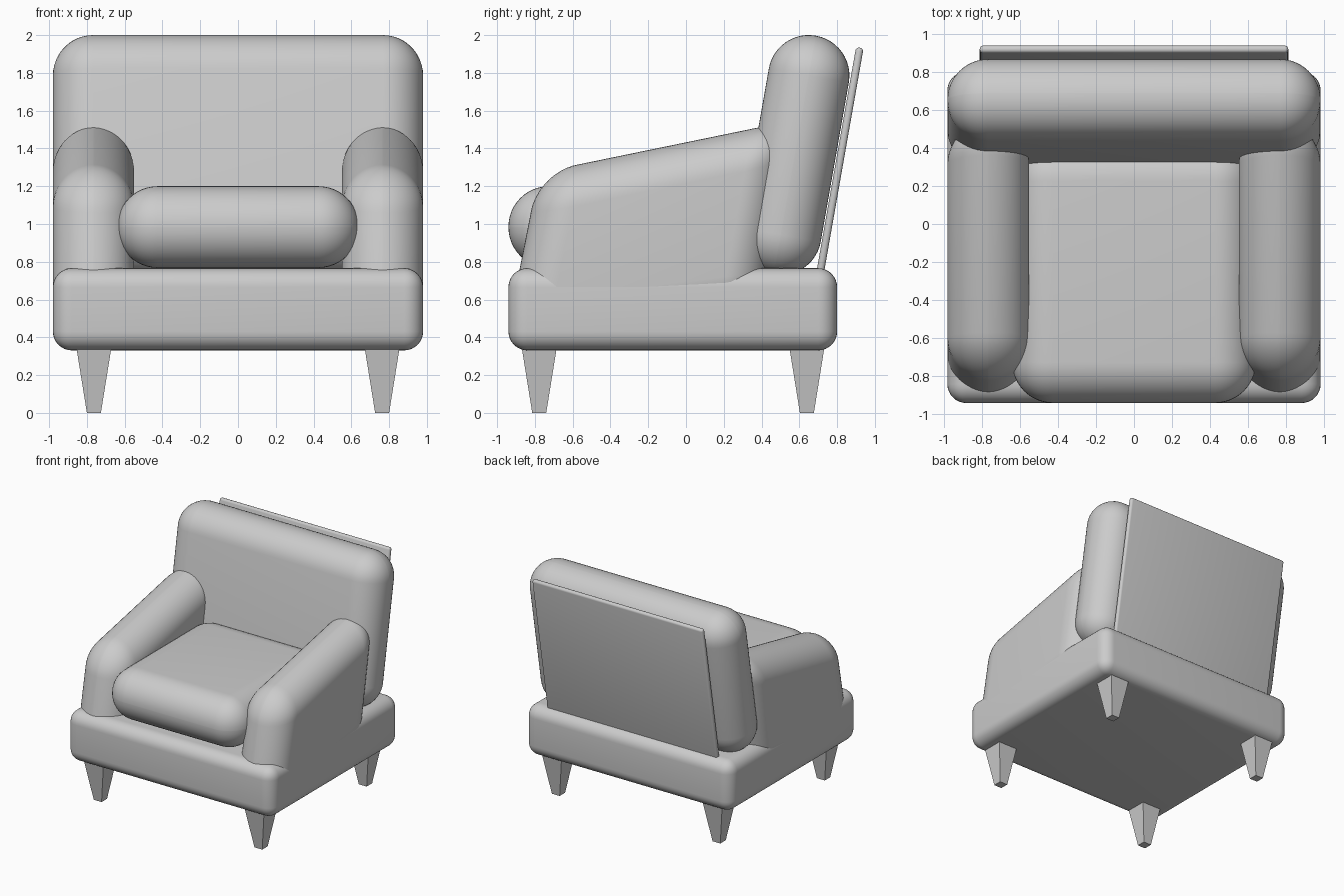
import bpy, bmesh, math

if "Cube" in bpy.data.objects:
    bpy.data.objects.remove(bpy.data.objects["Cube"])

TILT = math.radians(10)


def finish(name, bm, loc, tilt=0.0, bevel=0.0, segments=12):
    """Round every edge, smooth the result and link it as an object."""
    bmesh.ops.recalc_face_normals(bm, faces=bm.faces)
    if bevel:
        bmesh.ops.bevel(bm, geom=bm.edges[:], offset=bevel, segments=segments,
                        profile=0.5, affect='EDGES', clamp_overlap=True)
    mesh = bpy.data.meshes.new(name)
    bm.to_mesh(mesh)
    bm.free()
    if bevel:
        mesh.shade_smooth()
        mesh.set_sharp_from_angle(angle=math.radians(40))
    obj = bpy.data.objects.new(name, mesh)
    obj.location = loc
    obj.rotation_euler.x = tilt
    bpy.context.collection.objects.link(obj)
    return obj


def rounded_box(name, size, loc, bevel, tilt=0.0, segments=12):
    bm = bmesh.new()
    bmesh.ops.create_cube(bm, size=1)
    bmesh.ops.scale(bm, vec=size, verts=bm.verts)
    return finish(name, bm, loc, tilt, bevel, segments)


def arm(name, x):
    """Slanted side profile (y, z) extruded across the arm's width."""
    profile = [(-0.96, 0.36), (-0.78, 1.272), (0.573, 1.55), (0.395, 0.53)]
    bm = bmesh.new()
    face = bm.faces.new([bm.verts.new((-0.215, y, z)) for y, z in profile])
    ext = bmesh.ops.extrude_face_region(bm, geom=[face])
    moved = [v for v in ext['geom'] if isinstance(v, bmesh.types.BMVert)]
    bmesh.ops.translate(bm, vec=(0.43, 0, 0), verts=moved)
    return finish(name, bm, (x, 0, 0), bevel=0.213)


def leg(name, x, y):
    """Square leg tapering to the floor."""
    bm = bmesh.new()
    bmesh.ops.create_cube(bm, size=1)
    for v in bm.verts:
        half = 0.091 if v.co.z > 0 else 0.037
        v.co = (math.copysign(half, v.co.x), math.copysign(half, v.co.y),
                0.335 if v.co.z > 0 else 0)
    return finish(name, bm, (x, y, 0))


# Base and cushions
rounded_box("base", (1.96, 1.74, 0.435), (0, -0.07, 0.5485), 0.1, segments=8)
rounded_box("seat_cushion", (1.28, 1.38, 0.432), (0, -0.25, 0.984), 0.214)
rounded_box("back_cushion", (1.96, 0.43, 1.283), (0, 0.576, 1.365), 0.214, -TILT)

# Thin panel behind the back
rounded_box("back_panel", (1.62, 0.04, 1.28), (0, 0.809, 1.303), 0.018, -TILT, 4)

# Arms and legs, mirrored left and right
for side, s in (("left", -1), ("right", 1)):
    arm(f"{side}_arm", s * 0.765)
    leg(f"front_{side}_leg", s * 0.763, -0.777)
    leg(f"back_{side}_leg", s * 0.763, 0.64)
